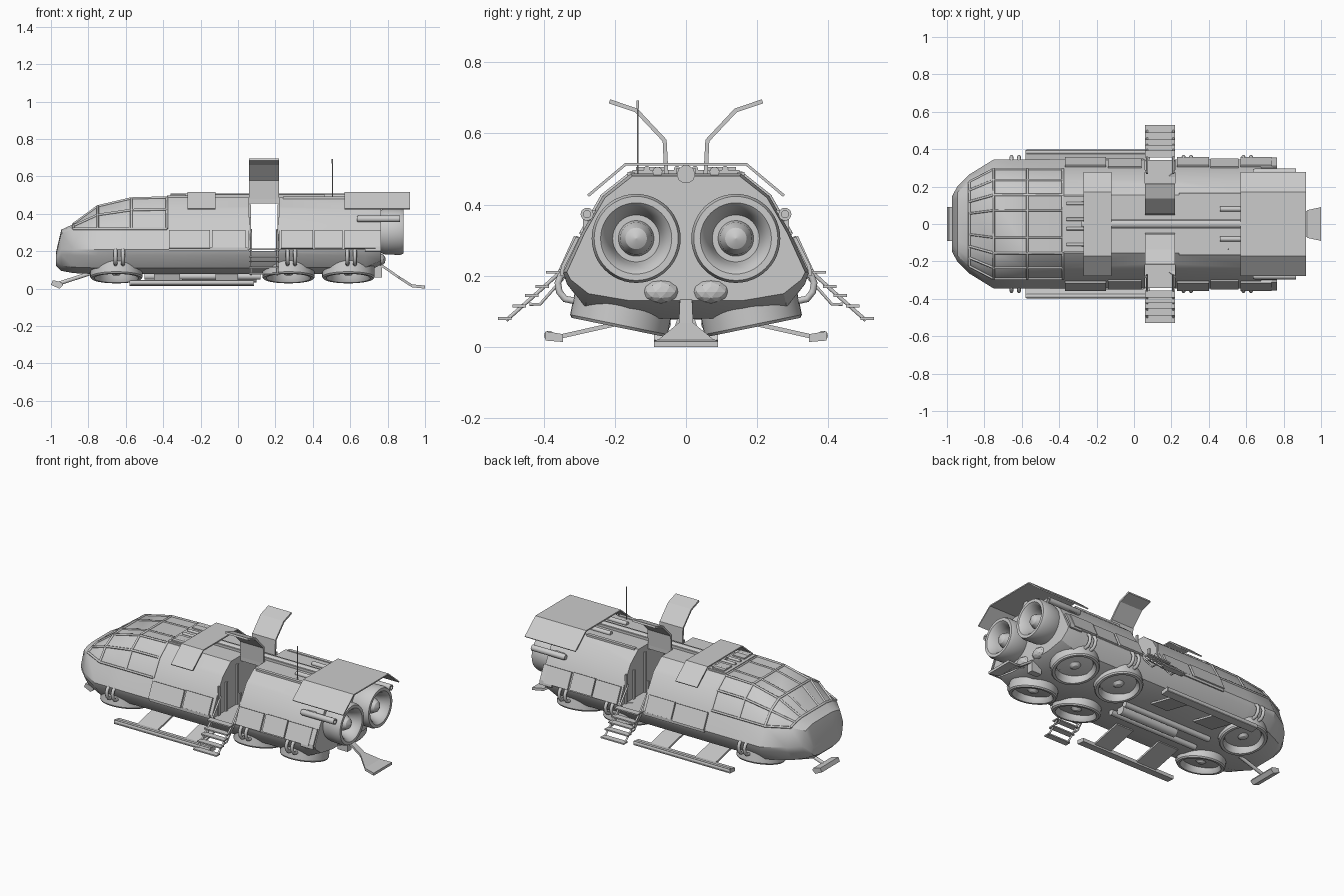
import bpy, bmesh, math
from mathutils import Vector, Matrix

if "Cube" in bpy.data.objects:
    bpy.data.objects.remove(bpy.data.objects["Cube"])


def finish(name, bm, smooth=30):
    bmesh.ops.recalc_face_normals(bm, faces=bm.faces[:])
    me = bpy.data.meshes.new(name)
    bm.to_mesh(me)
    bm.free()
    ob = bpy.data.objects.new(name, me)
    bpy.context.collection.objects.link(ob)
    if smooth:
        select(ob)
        bpy.ops.object.shade_smooth_by_angle(angle=math.radians(smooth))
    return ob


def select(ob):
    bpy.ops.object.select_all(action='DESELECT')
    bpy.context.view_layer.objects.active = ob
    ob.select_set(True)


def loft(name, rings, smooth=30):
    bm = bmesh.new()
    vs = [[bm.verts.new(p) for p in r] for r in rings]
    n = len(rings[0])
    for a, b in zip(vs, vs[1:]):
        for i in range(n):
            bm.faces.new((a[i], a[(i + 1) % n], b[(i + 1) % n], b[i]))
    bm.faces.new(vs[0])
    bm.faces.new(vs[-1])
    return finish(name, bm, smooth)


def box(name, lo, hi):
    rings = [[(x, lo[1], lo[2]), (x, hi[1], lo[2]), (x, hi[1], hi[2]), (x, lo[1], hi[2])]
             for x in (lo[0], hi[0])]
    return loft(name, rings, 0)


def side_box(name, s, x0, x1, y0, y1, z0, z1):
    ya, yb = sorted((s * y0, s * y1))
    return box(name, (x0, ya, z0), (x1, yb, z1))


def strip(name, pts, x0, x1, th=0.01):
    """Bent sheet: a (y, z) polyline extended along x, then thickened."""
    bm = bmesh.new()
    vs = [(bm.verts.new((x0, y, z)), bm.verts.new((x1, y, z))) for y, z in pts]
    for a, b in zip(vs, vs[1:]):
        bm.faces.new((a[0], a[1], b[1], b[0]))
    ob = finish(name, bm, 0)
    m = ob.modifiers.new("thickness", 'SOLIDIFY')
    m.thickness, m.offset = th, 0
    return ob


def tube(name, pts, r, res=3):
    cu = bpy.data.curves.new(name, 'CURVE')
    cu.dimensions = '3D'
    cu.bevel_depth, cu.bevel_resolution, cu.use_fill_caps = r, res, True
    sp = cu.splines.new('POLY')
    sp.points.add(len(pts) - 1)
    for p, co in zip(sp.points, pts):
        p.co = (*co, 1)
    ob = bpy.data.objects.new(name, cu)
    bpy.context.collection.objects.link(ob)
    select(ob)
    bpy.ops.object.convert(target='MESH')
    return bpy.context.object


def lathe(name, profile, loc, axis, n=40):
    """Revolve (radius, height) points about an axis."""
    q = Vector(axis).to_track_quat('Z', 'Y').to_matrix().to_4x4()
    mat = Matrix.Translation(loc) @ q
    rings = [[mat @ Vector((max(r, .0005) * math.cos(2 * math.pi * i / n),
                            max(r, .0005) * math.sin(2 * math.pi * i / n), h))
              for i in range(n)] for r, h in profile]
    return loft(name, rings)


# Hull: half section generated from width, bottom and top height
def half(w, zb, zt):
    mid = min(.21, zt - .04)
    sh = min(.32, zt - .02)
    return [(.47 * w, zb), (.82 * w, zb + .25 * (mid - zb)), (.97 * w, zb + .75 * (mid - zb)),
            (w, mid), (.85 * w, sh), (.68 * w, sh + .62 * (zt - sh)), (.45 * w, zt)]


stations = [(-.972, .15, .12, .2), (-.945, .2, .095, .315), (-.88, .265, .083, .345),
            (-.75, .345, .077, .44), (-.57, .345, .077, .482), (-.38, .345, .077, .487),
            (.68, .345, .08, .487), (.765, .335, .13, .48)]
rings = []
for x, w, zb, zt in stations:
    h = half(w, zb, zt)
    rings.append([(x, y, z) for y, z in h] + [(x, -y, z) for y, z in reversed(h)])
hull = loft("hull", rings)

# Door openings cut through the cabin on both sides, leaving a roof spine
for c in (box("cut_through", (.06, -.6, .2), (.22, .6, .455)),
          box("cut_left", (.06, .06, .44), (.22, .6, .7)),
          box("cut_right", (.06, -.6, .44), (.22, -.06, .7))):
    c.hide_render = True
    m = hull.modifiers.new("door", 'BOOLEAN')
    m.operation, m.solver, m.object = 'DIFFERENCE', 'EXACT', c
    select(hull)
    bpy.ops.object.modifier_apply(modifier=m.name)
    bpy.data.objects.remove(c)

# Canopy framework following the hull facets
can = stations[2:6]
for i, (x, w, zb, zt) in enumerate(can):
    h = half(w, zb, zt)[4:]
    arc = [(x, y, z) for y, z in h] + [(x, -y, z) for y, z in reversed(h)]
    tube(f"canopy_rib_{i}", arc, .007, 1)
for s in (1, -1):
    for k in (4, 5, 6):
        tube(f"canopy_rail_{k}_{s}", [(x, s * half(w, a, b)[k][0], half(w, a, b)[k][1])
                                      for x, w, a, b in can], .007, 1)
    tube(f"canopy_centre_rail_{s}", [(x, s * .21 * w, b) for x, w, a, b in can], .006, 1)

# Roof plates (forward band and rear cowl)
plate = [(-.275, .425), (-.17, .513), (.17, .513), (.275, .425)]
strip("roof_band", plate, -.27, -.12, .008)
strip("rear_cowl", plate, .57, .92, .008)
box("roof_collar", (-.38, -.15, .47), (-.26, .15, .497))
box("roof_spine", (-.28, -.028, .47), (.6, .028, .502))
tube("roof_spine_pipe", [(-.28, 0, .485), (.8, 0, .485)], .026)
tube("antenna", [(.505, -.135, .47), (.505, -.135, .685)], .0025, 1)
tube("antenna_tip", [(.505, -.135, .67), (.505, -.135, .692)], .004, 1)

ENGINE = [(0, -.16), (.1, -.16), (.122, -.1), (.125, -.02), (.118, 0), (.1, 0), (.088, -.012),
          (.074, -.05), (.066, -.09), (.05, -.09), (.045, -.05), (.03, -.022), (0, -.006)]
LIFT = [(0, -.13), (.125, -.13), (.14, -.11), (.14, -.008), (.134, 0), (.118, 0), (.106, -.02),
        (.1, -.07), (.045, -.07), (.036, -.035), (.018, -.018), (0, -.015)]

for s in (1, -1):
    side = "left" if s > 0 else "right"
    # Rear thrusters
    lathe(f"thruster_{side}", ENGINE, (.885, s * .14, .305), (1, 0, 0), 48)
    # Tilted lift engines with twin feed pipes
    for i, x in enumerate((-.65, .27, .59)):
        lathe(f"lift_engine_{side}_{i}", LIFT, (x, s * .19, .055), (0, s * .2, -.98))
        for a in range(6):
            t = a * math.pi / 3
            d = Vector((math.cos(t), s * .98 * math.sin(t), .2 * math.sin(t)))
            c = Vector((x, s * .181, .1))
            tube(f"lift_vane_{side}_{i}_{a}", [c + d * .03, c + d * .104], .005, 1)
        for dx in (-.005, .035):
            tube(f"feed_pipe_{side}_{i}", [(x + dx, s * .33, .21), (x + dx, s * .352, .2),
                 (x + dx, s * .36, .18), (x + dx, s * .356, .155), (x + dx, s * .34, .135),
                 (x + dx, s * .315, .13)], .01)
    # Side tubes by the thrusters
    lathe(f"side_tube_{side}", [(0, 0), (.014, 0), (.018, .01), (.018, .23), (.01, .23), (.01, .2), (0, .2)],
          (.635, s * .278, .373), (1, 0, 0), 20)
    box_y = (.24, .285)
    side_box(f"side_tube_mount_{side}", s, .66, .72, *box_y, .355, .385)
    # Raised side panels
    for i, (x0, x1) in enumerate(((-.37, -.15), (-.14, .04), (.23, .4), (.41, .56), (.57, .735))):
        out = .004 if i in (1, 3) else .01
        strip(f"side_panel_{side}_{i}", [(s * (.342 + out), .215), (s * (.299 + out), .31)], x0, x1, .012)
    strip(f"lower_trim_{side}", [(s * .347, .2), (s * .347, .22)], -.37, .05, .008)
    strip(f"rear_fin_{side}", [(s * .35, .2), (s * .346, .225), (s * .305, .308)], .68, .765, .01)
    # Gull-wing door
    strip(f"gull_door_{side}", [(s * .055, .48), (s * .06, .58), (s * .14, .665), (s * .215, .69)],
          .06, .22, .012)
    # Boarding stairs
    for x in (.07, .21):
        tube(f"stair_rail_{side}", [(x, s * .27, .315), (x, s * .365, .2), (x, s * .42, .15),
                                    (x, s * .505, .075)], .006, 1)
        tube(f"stair_lower_rail_{side}", [(x, s * .335, .205), (x, s * .41, .12), (x, s * .44, .12)], .005, 1)
    for i, (y, z) in enumerate(((.375, .21), (.405, .17), (.435, .145), (.47, .115), (.51, .08))):
        side_box(f"stair_step_{side}_{i}", s, .06, .22, y - .02, y + .018, z - .004, z + .004)
    # Cabin wall frames inside the doorway
    for x in (.06, .21):
        for y in (.09, .2, .275):
            side_box(f"cabin_frame_{side}", s, x, x + .01, y, y + .015, .2, .45 if y < .2 else .38)
    # Skids with wide flat struts
    tube(f"skid_rod_{side}", [(-.575, s * .385, .032), (.08, s * .385, .032)], .014)
    loft(f"skid_{side}", [[(x, s * .345, .014), (x, s * .395, .018), (x, s * .395, .044),
                           (x, s * .345, .036)] for x in (-.58, .085)], 0)
    for i, (x0, x1) in enumerate(((-.45, -.31), (-.12, .0))):
        strip(f"skid_strut_{side}_{i}", [(s * .15, .075), (s * .35, .03)], x0, x1, .012)
    # Roof details
    tube(f"roof_pipe_{side}", [(.46, s * .08, .492), (.72, s * .08, .492)], .014)
    side_box(f"roof_hatch_{side}", s, -.36, -.28, .06, .14, .49, .505)
    side_box(f"roof_rail_{side}", s, .24, .57, .145, .165, .48, .492)
    for y in (.025, .11):
        tube(f"collar_pipe_{side}", [(-.36, s * y, .5), (-.26, s * y, .5)], .009)
    # Faceted rear lamps
    bm = bmesh.new()
    bmesh.ops.create_icosphere(bm, subdivisions=2, radius=1, matrix=Matrix.Translation(
        (.76, s * .07, .155)) @ Matrix.Diagonal((.03, .05, .033, 1)))
    finish(f"rear_lamp_{side}", bm, 0)
    # Belly pipes
    tube(f"belly_pipe_{side}", [(-.5, s * .06, .065), (.12, s * .06, .065)], .018)

# Belly tank and rear post
tube("belly_tank", [(-.3, 0, .062), (.1, 0, .062)], .03)
box("rear_post", (.7, -.02, .06), (.77, .02, .125))

# Nose foot
tube("nose_leg", [(-.965, 0, .025), (-.78, 0, .085)], .011)
loft("nose_foot", [[(-1, y, .02), (-.955, y, 0), (-.935, y, .02), (-.945, y, .035), (-.99, y, .045)]
                   for y in (-.09, .09)], 0)

# Flared tail foot
tail = [(.73, .016, .15), (.86, .02, .06), (.93, .075, .015), (1.0, .09, .008)]
loft("tail_foot", [[(x, -w, z - .008), (x, w, z - .008), (x, w, z + .008), (x, -w, z + .008)]
                   for x, w, z in tail], 0)
